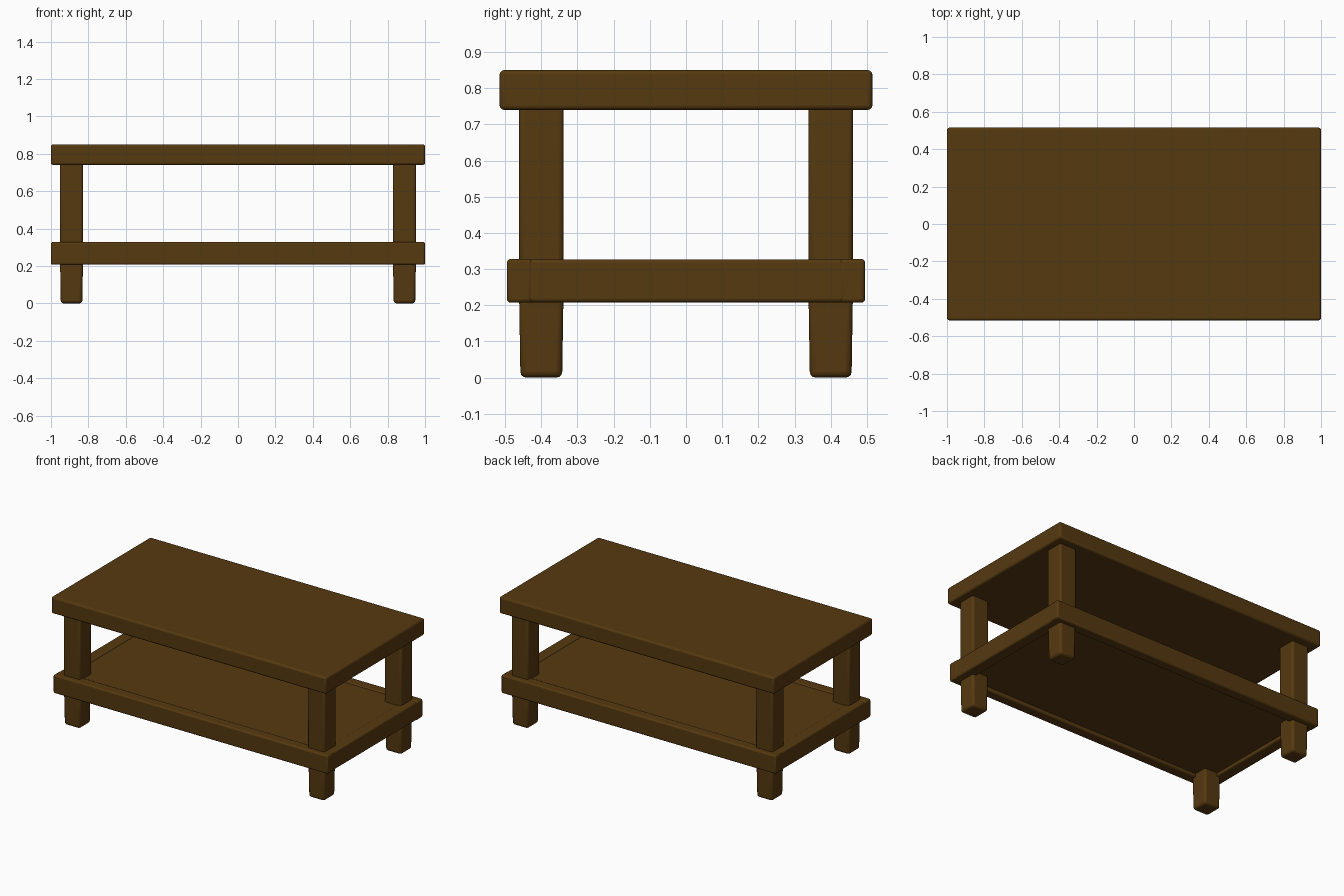
import bpy
from mathutils import Vector

if "Cube" in bpy.data.objects:
    bpy.data.objects.remove(bpy.data.objects["Cube"])

wood = bpy.data.materials.new("dark brown wood")
wood.diffuse_color = (0.092, 0.041, 0.005, 1)
wood.use_nodes = True
wood.node_tree.nodes["Principled BSDF"].inputs["Base Color"].default_value = wood.diffuse_color


def box(name, lo, hi, bevel, foot_scale=1.0):
    """Softly bevelled box between two corners; foot_scale narrows its bottom."""
    lo, hi = Vector(lo), Vector(hi)
    mid, size = (lo + hi) / 2, hi - lo
    bpy.ops.mesh.primitive_cube_add(size=1, location=mid)
    ob = bpy.context.object
    ob.name = name
    for v in ob.data.vertices:
        k = foot_scale if v.co.z < 0 else 1.0
        v.co = Vector((v.co.x * size.x * k, v.co.y * size.y * k, v.co.z * size.z))
    ob.data.materials.append(wood)
    mod = ob.modifiers.new("soft edges", "BEVEL")
    mod.width = bevel
    mod.segments = 3
    bpy.ops.object.shade_smooth_by_angle()
    return ob


# Table top
box("table_top", (-1, -0.515, 0.74), (1, 0.515, 0.85), 0.012)

# Lower shelf: board framed by rails
box("shelf_board", (-0.96, -0.46, 0.23), (0.96, 0.46, 0.322), 0.004)
for s, side in ((-1, "front"), (1, "back")):
    y = sorted((s * 0.425, s * 0.495))
    box(side + "_shelf_rail", (-1, y[0], 0.207), (1, y[1], 0.328), 0.01)
for s, side in ((-1, "left"), (1, "right")):
    x = sorted((s * 0.92, s * 0.998))
    box(side + "_shelf_rail", (x[0], -0.49, 0.208), (x[1], 0.49, 0.327), 0.01)

# Legs: straight posts above the shelf, slightly tapered feet below it
for sx, lr in ((-1, "left"), (1, "right")):
    for sy, fb in ((-1, "front"), (1, "back")):
        x = sorted((sx * 0.828, sx * 0.952))
        y = sorted((sy * 0.338, sy * 0.462))
        box(f"{fb}_{lr}_leg", (x[0], y[0], 0.26), (x[1], y[1], 0.76), 0.014)
        box(f"{fb}_{lr}_foot", (x[0], y[0], 0.0), (x[1], y[1], 0.27), 0.016, 0.93)
